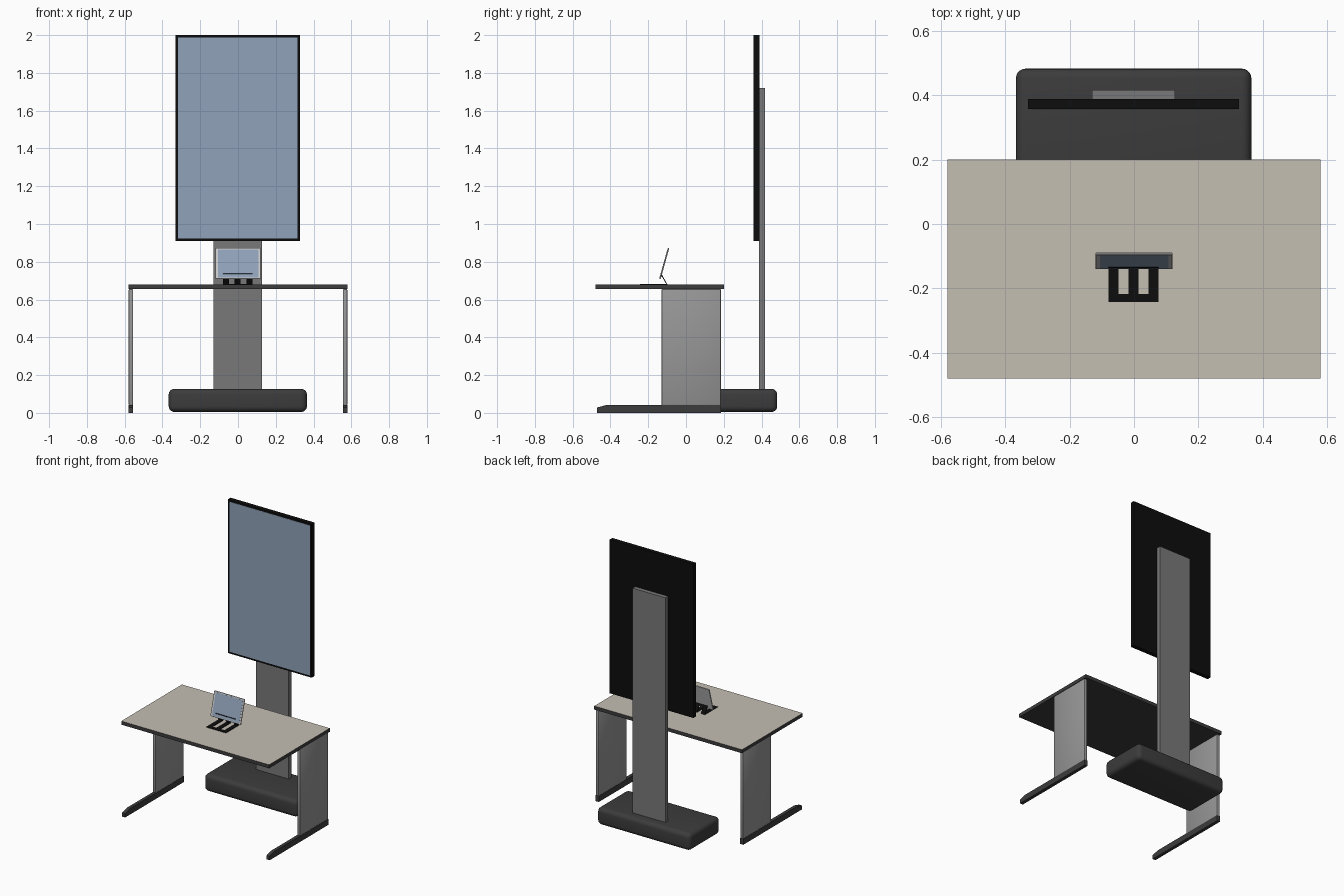
import bpy, bmesh, math
from mathutils import Matrix, Vector

if "Cube" in bpy.data.objects:
    bpy.data.objects.remove(bpy.data.objects["Cube"])


def mat(name, r, g, b):
    m = bpy.data.materials.new(name)
    m.diffuse_color = (r, g, b, 1)
    m.use_nodes = True
    m.node_tree.nodes["Principled BSDF"].inputs["Base Color"].default_value = m.diffuse_color
    return m


BLACK = mat("black", 0.004, 0.004, 0.004)
DARK = mat("dark_grey", 0.045, 0.045, 0.045)
MID = mat("mid_grey", 0.19, 0.19, 0.19)
PANEL = mat("panel_grey", 0.31, 0.31, 0.31)
LIGHT = mat("light_grey", 0.6, 0.6, 0.6)
BEIGE = mat("beige", 0.56, 0.52, 0.45)
GLASS = mat("screen_blue", 0.28, 0.36, 0.48)


def finish(name, bm, material):
    bmesh.ops.recalc_face_normals(bm, faces=bm.faces)
    me = bpy.data.meshes.new(name)
    bm.to_mesh(me)
    bm.free()
    ob = bpy.data.objects.new(name, me)
    bpy.context.collection.objects.link(ob)
    me.materials.append(material)
    return ob


def box(name, x, y, z, material, bevel=0, segments=2):
    """Box from (min, max) ranges, with optional rounded edges."""
    bm = bmesh.new()
    bmesh.ops.create_cube(bm, size=1)
    for v in bm.verts:
        v.co = Vector([r[0] if c < 0 else r[1] for c, r in zip(v.co, (x, y, z))])
    if bevel:
        bmesh.ops.bevel(bm, geom=bm.edges[:], offset=bevel, segments=segments,
                        profile=0.5, affect='EDGES')
    return finish(name, bm, material)


def prism(name, profile, x0, x1, material):
    """Closed (y, z) profile extruded along x."""
    bm = bmesh.new()
    f = bm.faces.new([bm.verts.new((x0, y, z)) for y, z in profile])
    ext = bmesh.ops.extrude_face_region(bm, geom=[f])
    bmesh.ops.translate(bm, vec=(x1 - x0, 0, 0),
                        verts=[e for e in ext["geom"] if isinstance(e, bmesh.types.BMVert)])
    return finish(name, bm, material)


def smooth(ob):
    bpy.ops.object.select_all(action='DESELECT')
    ob.select_set(True)
    bpy.context.view_layer.objects.active = ob
    bpy.ops.object.shade_smooth_by_angle(angle=math.radians(40))


# Desk top: dark slab with a beige upper face
top = box("desk_top", (-0.58, 0.58), (-0.48, 0.2), (0.655, 0.68), DARK)
top.data.materials.append(BEIGE)
for p in top.data.polygons:
    if p.normal.z > 0.5:
        p.material_index = 1

# Desk legs: side panel on a long foot with a sloped toe
foot = [(-0.472, 0), (-0.472, 0.028), (-0.42, 0.042), (0.185, 0.042), (0.185, 0)]
for side, s in (("left", -1), ("right", 1)):
    xs = sorted((s * 0.555, s * 0.579))
    smooth(box(side + "_leg_panel", xs, (-0.13, 0.185), (0.04, 0.656), PANEL, 0.006))
    prism(side + "_foot", foot, *xs, DARK)

# Display stand: rounded base and flat column
smooth(box("stand_base", (-0.367, 0.365), (0.137, 0.483), (0.005, 0.127), DARK, 0.03, 5))
box("stand_column", (-0.13, 0.127), (0.387, 0.417), (0.12, 1.72), MID)

# Large portrait display
box("display_body", (-0.33, 0.327), (0.358, 0.388), (0.91, 2.0), BLACK)
box("display_screen", (-0.317, 0.314), (0.3565, 0.36), (0.923, 1.987), GLASS)

# Tablet, leaning back
tilt = Matrix.Translation((0, -0.141, 0.71)) @ Matrix.Rotation(-math.atan2(0.046, 0.165), 4, 'X')
body = box("tablet_body", (-0.12, 0.12), (0, 0.007), (0, 0.171), LIGHT, 0.002, 1)
glass = box("tablet_screen", (-0.106, 0.108), (-0.001, 0.002), (0.007, 0.162), GLASS)
for ob in (body, glass):
    ob.data.transform(tilt)

# Tablet stand: three bent strips joined by cross bars
strip = [(-0.243, 0.679), (-0.243, 0.683), (-0.105, 0.683), (-0.137, 0.738),
         (-0.131, 0.738), (-0.098, 0.679)]
for i, x in enumerate((-0.064, -0.002, 0.061)):
    prism(f"tablet_stand_strip_{i + 1}", strip, x - 0.0155, x + 0.0155, BLACK)
box("tablet_stand_front_bar", (-0.0795, 0.0765), (-0.243, -0.217), (0.679, 0.683), BLACK)
prism("tablet_stand_top_bar", [(-0.127, 0.722), (-0.137, 0.739), (-0.131, 0.739), (-0.121, 0.722)],
      -0.0795, 0.0765, BLACK)
